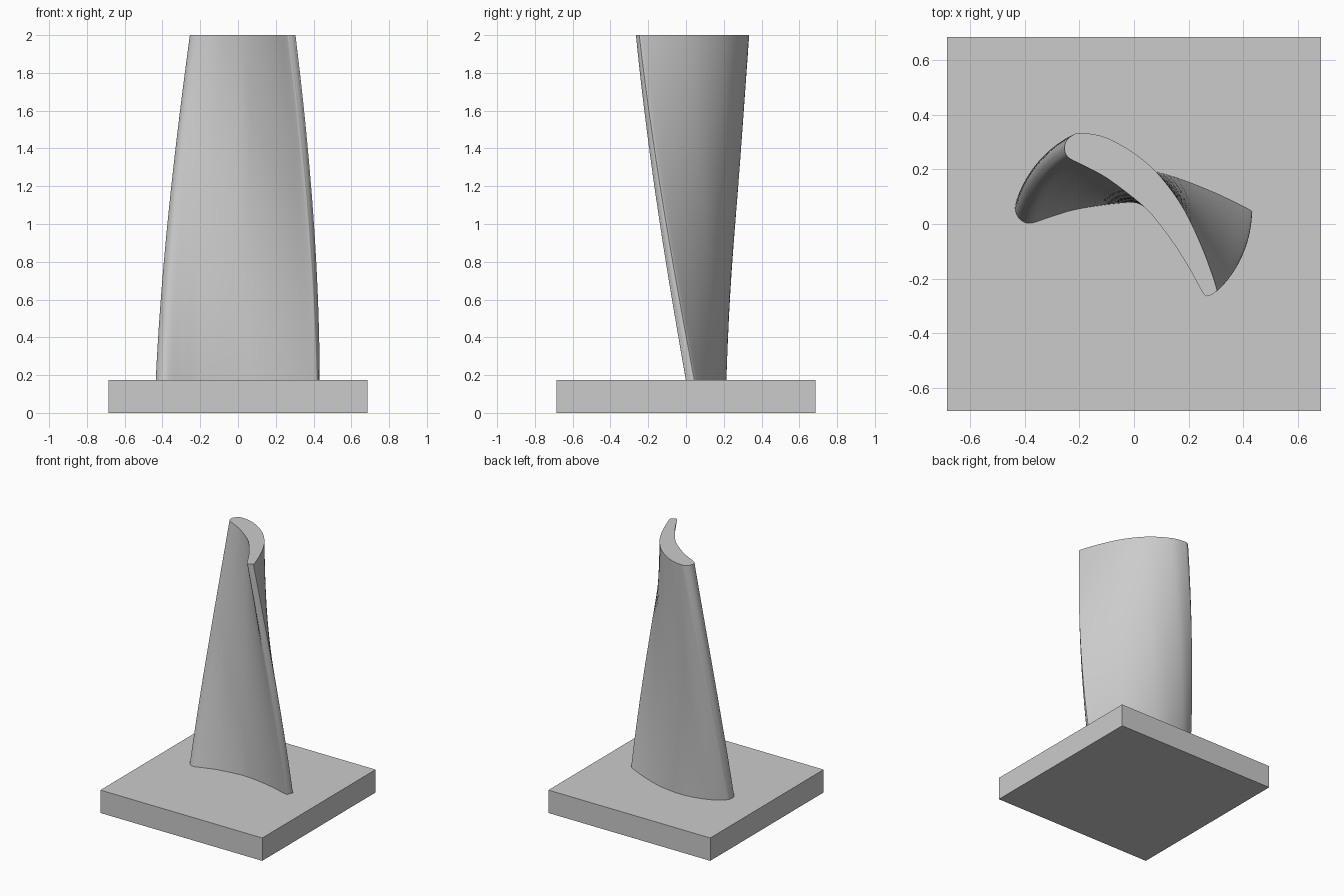
import bpy, bmesh, math
from mathutils import Vector, Matrix

cube = bpy.data.objects.get("Cube")
if cube:
    bpy.data.objects.remove(cube, do_unlink=True)

HALF, BASE_TOP, TOP = 0.685, 0.175, 2.0
TWIST, TAPER, LAYERS, STEPS = math.radians(-45), 0.9, 48, 6

# One grey for the whole model
grey = bpy.data.materials.new("plain grey")
grey.use_nodes = True
colour = (0.6, 0.6, 0.6, 1)
grey.diffuse_color = colour
grey.node_tree.nodes["Principled BSDF"].inputs["Base Color"].default_value = colour


def make_object(name, bm):
    bmesh.ops.recalc_face_normals(bm, faces=bm.faces)
    mesh = bpy.data.meshes.new(name)
    bm.to_mesh(mesh)
    bm.free()
    mesh.materials.append(grey)
    obj = bpy.data.objects.new(name, mesh)
    bpy.context.collection.objects.link(obj)
    return obj


def smooth_loop(points, steps):
    """Closed Catmull-Rom curve through the points."""
    pts = [Vector((x, y, 0)) for x, y in points]
    n, out = len(pts), []
    for i in range(n):
        a, b, c, d = (pts[(i + k) % n] for k in (-1, 0, 1, 2))
        for s in range(steps):
            t = s / steps
            out.append(0.5 * (2 * b + (c - a) * t + (2 * a - 5 * b + 4 * c - d) * t**2
                              + (3 * b - a - 3 * c + d) * t**3))
    return out


# Square base plate
bm = bmesh.new()
bmesh.ops.create_cube(bm, size=1)
bmesh.ops.scale(bm, vec=(2 * HALF, 2 * HALF, BASE_TOP), verts=bm.verts)
bmesh.ops.translate(bm, vec=(0, 0, BASE_TOP / 2), verts=bm.verts)
make_object("base_plate", bm)

# Cambered blade section: convex back, thin edge, hollow front, thick rounded edge
back = [(-.415, .11), (-.33, .168), (-.2, .205), (-.07, .213), (.09, .189), (.26, .13), (.415, .057)]
thin_edge = [(.43, .037), (.422, .01), (.4, .0)]
front = [(.285, .032), (.18, .056), (.07, .073), (-.03, .078), (-.2, .056), (-.3, .028)]
thick_edge = [(-.378, .003), (-.415, .015), (-.434, .045), (-.432, .08)]
section = smooth_loop(back + thin_edge + front + thick_edge, STEPS)

# Blade: the section twists and tapers evenly as it rises
bm = bmesh.new()
rings = []
for i in range(LAYERS + 1):
    f = i / LAYERS
    turn = Matrix.Rotation(TWIST * f, 3, 'Z') * (1 + (TAPER - 1) * f)
    lift = Vector((0, 0, BASE_TOP + (TOP - BASE_TOP) * f))
    rings.append([bm.verts.new(turn @ p + lift) for p in section])
count = len(section)
for low, high in zip(rings, rings[1:]):
    for j in range(count):
        k = (j + 1) % count
        bm.faces.new((low[j], low[k], high[k], high[j]))
bm.faces.new(rings[0][::-1])
bm.faces.new(rings[-1])
blade = make_object("twisted_blade", bm)

bpy.ops.object.select_all(action='DESELECT')
blade.select_set(True)
bpy.context.view_layer.objects.active = blade
bpy.ops.object.shade_smooth_by_angle(angle=math.radians(35))
